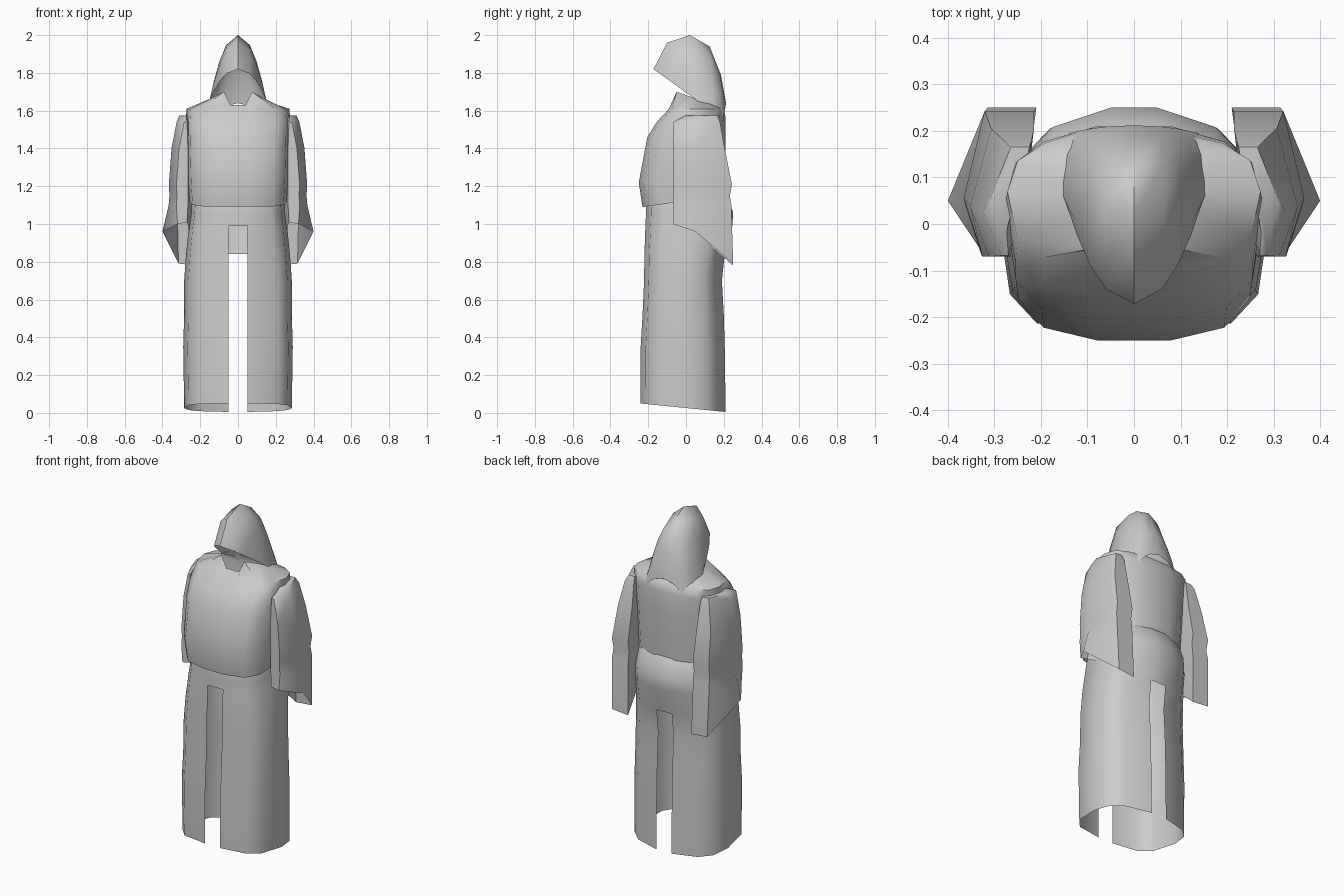
import bpy
import bmesh
from math import radians

old = bpy.data.objects.get("Cube")
if old:
    bpy.data.objects.remove(old, do_unlink=True)

GREY = (0.6, 0.6, 0.6, 1)
cloth = bpy.data.materials.new("grey cloth")
cloth.use_nodes = True
cloth.diffuse_color = GREY
cloth.node_tree.nodes["Principled BSDF"].inputs["Base Color"].default_value = GREY


def loft(name, rings, closed=True, flip=False, skip=lambda level, i: False,
         cap=False, mirror=False, angle=50):
    """Skin a row of equal rings into a thin cloth shell."""
    bm = bmesh.new()
    rows = [[bm.verts.new(p) for p in ring] for ring in rings]
    n = len(rows[0])
    for level, (a, b) in enumerate(zip(rows, rows[1:])):
        for i in range(n if closed else n - 1):
            if skip(level, i):
                continue
            j = (i + 1) % n
            quad = (a[i], a[j], b[j], b[i])
            bm.faces.new(quad[::-1] if flip else quad)
    if cap:
        bm.faces.new(rows[-1])
    mesh = bpy.data.meshes.new(name)
    bm.to_mesh(mesh)
    bm.free()
    mesh.materials.append(cloth)
    obj = bpy.data.objects.new(name, mesh)
    bpy.context.collection.objects.link(obj)
    if mirror:
        mod = obj.modifiers.new("Mirror", "MIRROR")
        mod.use_mirror_merge = False
    bpy.ops.object.select_all(action="DESELECT")
    obj.select_set(True)
    bpy.context.view_layer.objects.active = obj
    bpy.ops.object.shade_smooth_by_angle(angle=radians(angle))
    return obj


def both(half):
    """Complete a left half outline with its mirror image."""
    return half + [(-x, y, z) for x, y, z in reversed(half)]


def body_ring(width, front, back, z_front, z_back, gap=0.05):
    """Rounded body outline; the height slides from front to back."""
    shape = [(gap / width, 0), (.72, .06), (.92, .2), (1, .55),
             (.92, .78), (.7, .91), (gap / width, 1)]
    return both([(width * u, front + (back - front) * t,
                  z_front + (z_back - z_front) * t) for u, t in shape])


# Skirt and waist, slit at the front and at the back
skirt = [
    body_ring(.285, -.24, .21, .05, .005),
    body_ring(.29, -.24, .205, .35, .35),
    body_ring(.285, -.23, .2, .52, .52),
    body_ring(.285, -.222, .19, .7, .7),
    body_ring(.275, -.22, .205, .84, .84),
    body_ring(.26, -.215, .245, .99, .99),
    body_ring(.25, -.212, .25, 1.05, 1.06),
    body_ring(.245, -.21, .21, 1.12, 1.16),
    body_ring(.23, -.19, .17, 1.16, 1.2),
]
BACK_SEAM, FRONT_SEAM = 6, 13
loft("robe_skirt", skirt, skip=lambda level, i:
     (i == FRONT_SEAM and level < 5) or (i == BACK_SEAM and level < 4))

# Torso with overhanging lower edge, shoulders and notched collar
collar = both([(.04, -.05, 1.63), (.075, -.05, 1.7), (.12, .02, 1.675),
               (.145, .07, 1.65), (.14, .12, 1.64), (.1, .16, 1.63),
               (.05, .18, 1.62)])
loft("robe_torso", [
    body_ring(.24, -.2, .17, 1.1, 1.16),
    body_ring(.262, -.23, .2, 1.09, 1.15, .07),
    body_ring(.27, -.25, .205, 1.22, 1.24, .08),
    body_ring(.276, -.205, .21, 1.46, 1.44, .08),
    body_ring(.277, -.155, .21, 1.54, 1.56, .08),
    body_ring(.272, -.09, .2, 1.61, 1.61, .06),
    collar,
])


# Hood, arches running from the brim to the nape
def hood_arch(top_y, top_z, x, y, z):
    half = []
    for k in range(4, 0, -1):
        s = k / 4
        d = s ** 1.4
        half.append((x * s ** .65, top_y + (y - top_y) * d,
                     top_z + (z - top_z) * d))
    return half + [(0, top_y, top_z)] + [(-a, b, c) for a, b, c in half[::-1]]


loft("hood", [
    hood_arch(-.172, 1.82, .148, .05, 1.66),
    hood_arch(-.1, 1.96, .152, .06, 1.65),
    hood_arch(.02, 2, .155, .09, 1.63),
    hood_arch(.125, 1.94, .15, .15, 1.6),
    hood_arch(.185, 1.79, .14, .185, 1.58),
    hood_arch(.212, 1.64, .14, .195, 1.54),
], closed=False, flip=True, angle=60)


# Wide sleeves, drooping towards the back of the cuff
def sleeve_ring(z, front, back, outer, inner):
    mid = (front + back) / 2 - .03
    return [(inner + .03, front, z), (outer - .04, front, z), (outer, mid, z),
            (outer - .045, back, z), (inner - .02, back, z), (inner, mid, z)]


cuff = [(.27, -.07, 1.01), (.32, -.07, 1), (.4, .05, .96),
        (.315, .25, .79), (.21, .25, .78), (.25, .05, .95)]
loft("sleeve", [
    cuff,
    sleeve_ring(1.1, -.07, .24, .367, .235),
    sleeve_ring(1.15, -.07, .232, .363, .235),
    sleeve_ring(1.21, -.07, .243, .366, .235),
    sleeve_ring(1.4, -.07, .205, .352, .235),
    sleeve_ring(1.54, -.068, .18, .325, .24),
    sleeve_ring(1.575, .0, .165, .31, .245),
], cap=True, mirror=True)
